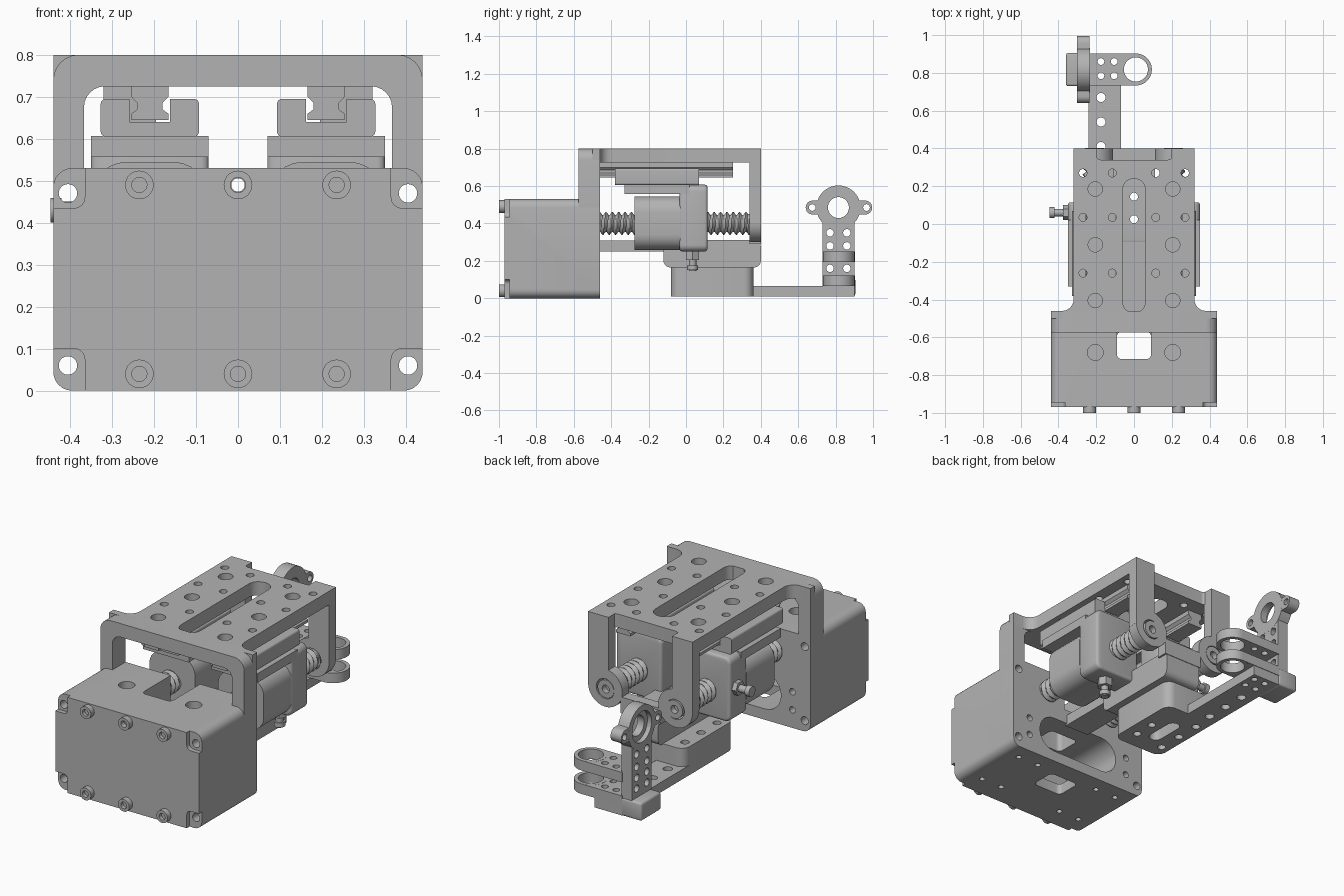
import bpy, bmesh
from math import cos, sin, pi, radians

if "Cube" in bpy.data.objects:
    bpy.data.objects.remove(bpy.data.objects["Cube"])

grey = bpy.data.materials.new("machined_grey")
grey.use_nodes = True
grey.diffuse_color = (0.45, 0.45, 0.45, 1)
grey.node_tree.nodes["Principled BSDF"].inputs["Base Color"].default_value = (0.45, 0.45, 0.45, 1)


def rect(u0, u1, v0, v1, r=0.0):
    """Rectangle outline with optional rounded corners."""
    if not r:
        return [(u0, v0), (u1, v0), (u1, v1), (u0, v1)]
    centres = [(u1 - r, v1 - r), (u0 + r, v1 - r), (u0 + r, v0 + r), (u1 - r, v0 + r)]
    return [(cu + r * cos(pi / 2 * (q + k / 6)), cv + r * sin(pi / 2 * (q + k / 6)))
            for q, (cu, cv) in enumerate(centres) for k in range(7)]


def disc(u, v, r, n=28):
    return [(u + r * cos(2 * pi * k / n), v + r * sin(2 * pi * k / n)) for k in range(n)]


def mesh_object(name, bm):
    bmesh.ops.recalc_face_normals(bm, faces=bm.faces)
    mesh = bpy.data.meshes.new(name)
    bm.to_mesh(mesh)
    bm.free()
    mesh.materials.append(grey)
    obj = bpy.data.objects.new(name, mesh)
    bpy.context.collection.objects.link(obj)
    return obj


def prisms(name, solids):
    """Each solid is (outline, axis, start, end)."""
    place = {"x": lambda u, v, w: (w, u, v), "y": lambda u, v, w: (u, w, v),
             "z": lambda u, v, w: (u, v, w)}
    bm = bmesh.new()
    for pts, axis, a, b in solids:
        low = [bm.verts.new(place[axis](u, v, a)) for u, v in pts]
        high = [bm.verts.new(place[axis](u, v, b)) for u, v in pts]
        bm.faces.new(low)
        bm.faces.new(high)
        for i in range(len(pts)):
            j = (i + 1) % len(pts)
            bm.faces.new((low[i], low[j], high[j], high[i]))
    return mesh_object(name, bm)


def finish(obj):
    bpy.ops.object.select_all(action="DESELECT")
    obj.select_set(True)
    bpy.context.view_layer.objects.active = obj
    for mod in list(obj.modifiers):
        bpy.ops.object.modifier_apply(modifier=mod.name)
    bpy.ops.object.shade_smooth_by_angle(angle=radians(35))


def part(name, solids, cuts=(), bevel=0.0):
    obj = prisms(name, solids)
    cutter = None
    if bevel:
        mod = obj.modifiers.new("bevel", "BEVEL")
        mod.width, mod.segments, mod.limit_method = bevel, 3, "ANGLE"
        mod.angle_limit = radians(50)
    if cuts:
        cutter = prisms(name + "_cutter", cuts)
        cutter.hide_render = True
        mod = obj.modifiers.new("cut", "BOOLEAN")
        mod.operation, mod.solver, mod.object = "DIFFERENCE", "EXACT", cutter
        mod.use_self = True
    finish(obj)
    if cutter:
        bpy.data.objects.remove(cutter)
    return obj


SIDES = (("left", 1), ("right", -1))
corners = [(x, z) for x in (-0.405, 0.405) for z in (0.06, 0.47)]
corner_holes = [(disc(x, z, 0.022), "y", -1.1, -0.3) for x, z in corners]

# Drive housing: hollow block with corner pockets, windows and a rear slot
cuts = list(corner_holes)
for x0 in (-0.6, 0.365):
    for z0 in (-0.2, 0.435):
        cuts.append((rect(x0, x0 + 0.235, z0, z0 + 0.3, 0.025), "y", -1.1, -0.945))
cuts += [(rect(-0.26, 0.26, 0.06, 0.26, 0.098), "y", -0.85, -0.4),
         (rect(-0.09, 0.09, -0.715, -0.57, 0.025), "z", -0.1, 0.7),
         (rect(-0.09, 0.09, 0.34, 0.7), "y", -0.62, -0.4),
         (disc(0, 0.49, 0.016), "y", -1.1, -0.6)]
for s in (-1, 1):
    cuts.append((disc(s * 0.205, -0.68, 0.042), "z", 0.4, 0.7))
    cuts += [(disc(s * x, y, 0.015), "z", -0.1, 0.03) for x in (0.2, 0.33) for y in (-0.85, -0.55)]
    cuts += [(disc(s * 0.33, z, 0.018), "y", -0.5, -0.4) for z in (0.1, 0.2)]
part("drive_housing", [(rect(-0.44, 0.44, 0, 0.53, 0.045), "y", -0.97, -0.46)], cuts)

# Bolt heads on the front cover
for row, z in (("lower", 0.04), ("upper", 0.49)):
    for col, x in (("right", -0.235), ("middle", 0), ("left", 0.235)):
        through = (row, col) == ("upper", "middle")
        part(f"{row}_{col}_cover_bolt", [(disc(x, z, 0.034), "y", -1, -0.965)],
             [(disc(x, z, 0.018), "y", -1.1, -0.9 if through else -0.98)])

# Tall front arch
part("front_arch", [(rect(-0.44, 0.44, 0.2, 0.8, 0.06), "y", -0.575, -0.46)],
     corner_holes + [(rect(-0.367, 0.367, 0.1, 0.725, 0.05), "y", -0.7, -0.3)])

# Top plate, flaring into the arch, with slot and hole pattern
fillet = [(0.38 - 0.06 * sin(k * pi / 12), -0.46 + 0.06 * (1 - cos(k * pi / 12))) for k in range(7)]
half = [(0.44, -0.5), (0.44, -0.46)] + fillet + [(0.32, 0.4)]
outline = half + [(-x, y) for x, y in reversed(half)]
cuts = [(rect(-0.06, 0.06, -0.47, 0.24, 0.058), "z", 0.6, 0.9),
        (rect(-0.2, 0.205, 0.34, 0.5, 0.025), "z", 0.6, 0.9)]
for s in (-1, 1):
    cuts += [(disc(s * x, y, 0.021, 16), "z", 0.6, 0.9)
             for x in (0.27, 0.115) for y in (0.27, 0.035, -0.26, -0.495)]
    cuts += [(disc(s * 0.205, y, 0.038), "z", 0.6, 0.9) for y in (0.185, -0.11, -0.405)]
part("top_plate", [(outline, "z", 0.725, 0.8)], cuts)

# Rear bearing frame with two legs, lobes and a cross web
solids = [(rect(-0.12, 0.12, 0.29, 0.38), "y", 0.34, 0.4)]
cuts = [(disc(s * 0.215, 0.4, 0.055), "y", 0.2, 0.5) for s in (-1, 1)]
for s in (-1, 1):
    solids.append((rect(min(s * 0.195, s * 0.32), max(s * 0.195, s * 0.32), 0.4, 0.8), "y", 0.34, 0.4))
    solids.append((disc(s * 0.215, 0.405, 0.105), "y", 0.34, 0.4))
part("rear_bearing_frame", solids, cuts)

# Spine and hub under the screws
holes = [(disc(0, y, 0.021), "z", -0.1, 0.5) for y in (0.145, 0.025)]
part("lower_spine", [(rect(-0.075, 0.075, -0.47, 0.38), "z", 0.25, 0.31)], holes)
part("lower_hub", [(rect(-0.12, 0.4, 0.165, 0.312, 0.035), "x", -0.11, 0.11)], holes)


def lead_screw(name, x, r=0.053, depth=0.009, pitch=0.034, n=20, step=6):
    """Tube whose radius follows a helix."""
    bm = bmesh.new()
    rings = []
    for i in range(int(0.82 / pitch * step)):
        y = -0.47 + i * pitch / step
        ring = []
        for k in range(n):
            a = 2 * pi * k / n
            rad = r + depth * cos(2 * pi * i / step - a)
            ring.append(bm.verts.new((x + rad * cos(a), y, 0.4 + rad * sin(a))))
        rings.append(ring)
    for low, high in zip(rings, rings[1:]):
        for k in range(n):
            bm.faces.new((low[k], low[k - 1], high[k - 1], high[k]))
    bm.faces.new(rings[0])
    bm.faces.new(rings[-1])
    finish(mesh_object(name, bm))


# Two linear axes: screw, bearing, rail, slider, nut and carriage
for side, s in SIDES:
    x = s * 0.21
    lead_screw(f"{side}_lead_screw", x)
    part(f"{side}_bearing", [(disc(x, 0.4, 0.05), "y", 0.33, 0.402)],
         [(disc(x, 0.4, 0.022), "y", 0.37, 0.5)])
    grooved = [(0.044, 0.725), (0.044, 0.7), (0.03, 0.685), (0.03, 0.67), (0.044, 0.66), (0.044, 0.645)]
    profile = [(x + u, z) for u, z in grooved] + [(x - u, z) for u, z in reversed(grooved)]
    part(f"{side}_rail", [(profile, "y", -0.46, 0.25)])
    part(f"{side}_slider", [(rect(x - 0.117, x + 0.117, 0.605, 0.695, 0.012), "y", -0.38, 0.07)],
         [(rect(x - 0.048, x + 0.048, 0.64, 0.8), "y", -0.6, 0.4)])
    part(f"{side}_slider_plate", [(rect(x - 0.14, x + 0.14, 0.557, 0.607), "y", -0.33, 0.02)])
    part(f"{side}_nut", [(rect(x - 0.14, x + 0.14, 0.257, 0.545, 0.085), "y", -0.275, -0.03)])
    part(f"{side}_carriage", [(rect(x - 0.14, x + 0.14, 0.25, 0.607, 0.035), "y", -0.035, 0.115)], bevel=0.015)

# Lubrication nipples: one points down, one points outward
part("left_nipple", [(disc(0.23, 0.035, 0.02), "z", 0.145, 0.26),
                     (disc(0.23, 0.035, 0.04, 6), "z", 0.205, 0.252),
                     (disc(0.23, 0.035, 0.029), "z", 0.15, 0.175)])
part("right_nipple", [(disc(0.06, 0.43, 0.02), "x", -0.44, -0.33),
                      (disc(0.06, 0.43, 0.04, 6), "x", -0.375, -0.34),
                      (disc(0.06, 0.43, 0.029), "x", -0.447, -0.42)])

# Output arm: thick mounting block and narrow perforated strip
part("arm_block", [(rect(-0.24, 0.07, -0.08, 0.36, 0.05), "z", 0.01, 0.167)],
     holes + [(rect(-0.13, -0.06, 0.03, 0.24, 0.034), "z", -0.1, 0.08)]
     + [(disc(-0.19, y, 0.022), "z", -0.1, 0.3) for y in (0, 0.14, 0.28)])
pattern = [(disc(x, y, 0.018, 16), "z", -0.1, 0.3) for x in (-0.175, -0.105) for y in (0.785, 0.86)]
part("arm_strip", [(rect(-0.24, -0.07, 0.3, 0.9), "z", 0.01, 0.065)],
     pattern + [(disc(-0.175, y, 0.024), "z", -0.1, 0.3) for y in (0.41, 0.54, 0.67)])
part("arm_foot", [(rect(-0.36, -0.235, 0.73, 0.905), "z", 0.01, 0.11)], bevel=0.012)

# Fork with two eyes
for level, z0, z1 in (("lower", 0.065, 0.12), ("upper", 0.195, 0.25)):
    part(f"{level}_fork", [(rect(-0.24, 0.01, 0.733, 0.903), "z", z0, z1),
                           (disc(0.01, 0.818, 0.085), "z", z0 - 0.0005, z1 + 0.0005)],
         pattern + [(disc(0.01, 0.818, 0.064), "z", -0.1, 0.4)])

# Upright flange: stalk, ring and two ears
cuts = [(disc(0.815, 0.485, 0.056), "x", -0.5, 0), (disc(0.815, 0.485, 0.085), "x", -0.5, -0.275)]
cuts += [(disc(y, 0.485, 0.018, 16), "x", -0.5, 0) for y in (0.675, 0.965)]
cuts += [(disc(y, z, 0.02, 16), "x", -0.5, 0) for y in (0.77, 0.86) for z in (0.16, 0.22, 0.28, 0.35)]
part("upright_flange", [(rect(0.73, 0.9, 0.03, 0.42), "x", -0.3, -0.235),
                        (disc(0.815, 0.485, 0.118, 40), "x", -0.301, -0.234),
                        (rect(0.64, 0.995, 0.448, 0.522, 0.036), "x", -0.3005, -0.2345)], cuts)
